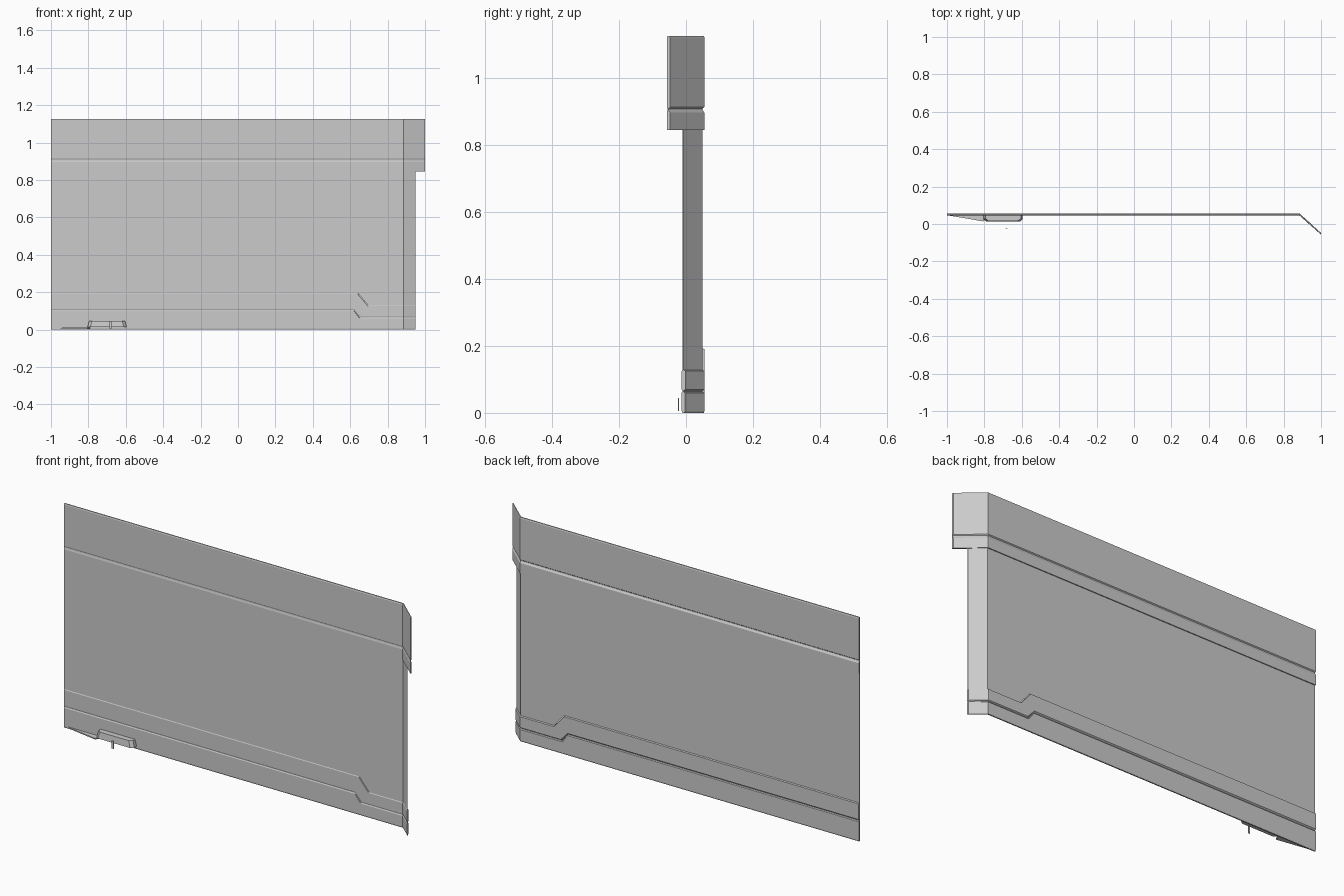
import bpy, bmesh

if "Cube" in bpy.data.objects:
    bpy.data.objects.remove(bpy.data.objects["Cube"])

BEND_X, SLOPE = 0.885, 0.89


def make_object(name, verts, faces):
    me = bpy.data.meshes.new(name)
    me.from_pydata(verts, [], faces)
    bm = bmesh.new()
    bm.from_mesh(me)
    bmesh.ops.recalc_face_normals(bm, faces=bm.faces)
    bm.to_mesh(me)
    bm.free()
    ob = bpy.data.objects.new(name, me)
    bpy.context.collection.objects.link(ob)
    return ob


def panel(name, rows, x_end):
    """Loft a closed slab; each row is (z_left, z_right, x_step0, x_step1, y_front, y_back)."""
    loop = [(r, r[4]) for r in rows] + [(r, r[5]) for r in reversed(rows)]
    verts, n = [], 5
    for (zl, zr, xa, xb, _, _), y in loop:
        for x, z in ((-1, zl), (xa, zl), (xb, zr), (BEND_X, zr), (x_end, zr)):
            verts.append((x, y - SLOPE * max(0, x - BEND_X), z))
    m, faces = len(loop), []
    for i in range(m):
        j = (i + 1) % m
        for k in range(n - 1):
            faces.append((i * n + k, i * n + k + 1, j * n + k + 1, j * n + k))
    # end caps, one quad per row pair
    for i in range(len(rows) - 1):
        for k in (0, n - 1):
            faces.append(tuple(a * n + k for a in (i, i + 1, m - 2 - i, m - 1 - i)))
    return make_object(name, verts, faces)


def flat(z, f, b):
    return (z, z, 0.62, 0.70, f, b)


def prism(name, bottom, top, z0, z1):
    n = len(bottom)
    verts = [(x, y, z0) for x, y in bottom] + [(x, y, z1) for x, y in top]
    faces = [tuple(range(n)), tuple(range(n, 2 * n))]
    faces += [(i, (i + 1) % n, n + (i + 1) % n, n + i) for i in range(n)]
    return make_object(name, verts, faces)


F, B = 0.045, 0.055      # band faces
WF, WB = 0.047, 0.050    # recessed wall faces

# upper band with its shadow groove
panel("upper_band", [
    flat(0.845, F, B), flat(0.897, F, B), flat(0.905, WF, WB),
    flat(0.910, WF, WB), flat(0.914, F, B), flat(1.122, F, B),
    flat(1.127, F + .002, B - .002)], 1.0)

# recessed middle wall
panel("wall_panel", [
    (0.190, 0.125, 0.645, 0.70, WF, WB), flat(0.846, WF, WB)], 0.95)

# stepped skirting with a groove following the step
panel("lower_band", [
    flat(0.0, F + .002, B - .002), flat(0.006, F, B),
    (0.100, 0.060, 0.62, 0.650, F, B),
    (0.103, 0.063, 0.62, 0.652, WF, WB),
    (0.106, 0.066, 0.62, 0.654, WF, WB),
    (0.111, 0.070, 0.62, 0.658, F, B + .001),
    (0.190, 0.125, 0.640, 0.695, F, B + .001),
    (0.193, 0.128, 0.640, 0.695, WF, WB)], 0.95)

# tapered base plate under the handle
plate = [(-1, 0.047), (-0.805, 0.014), (-0.595, 0.014), (-0.595, 0.047)]
prism("base_plate", plate[:2] + [(-0.79, 0.047)], plate[:2] + [(-0.79, 0.047)], 0.004, 0.010)

# handle block with sloping ends
prism("handle_block",
      [(-0.805, 0.046), (-0.805, 0.026), (-0.79, 0.013), (-0.61, 0.013), (-0.595, 0.026), (-0.595, 0.046)],
      [(-0.795, 0.046), (-0.795, 0.030), (-0.78, 0.017), (-0.62, 0.017), (-0.605, 0.030), (-0.605, 0.046)],
      0.014, 0.047)

# small free-standing pin in front of the handle
pin = [(-0.686, -0.024), (-0.676, -0.024), (-0.676, -0.021), (-0.686, -0.021)]
prism("handle_pin", pin, pin, 0.006, 0.045)
